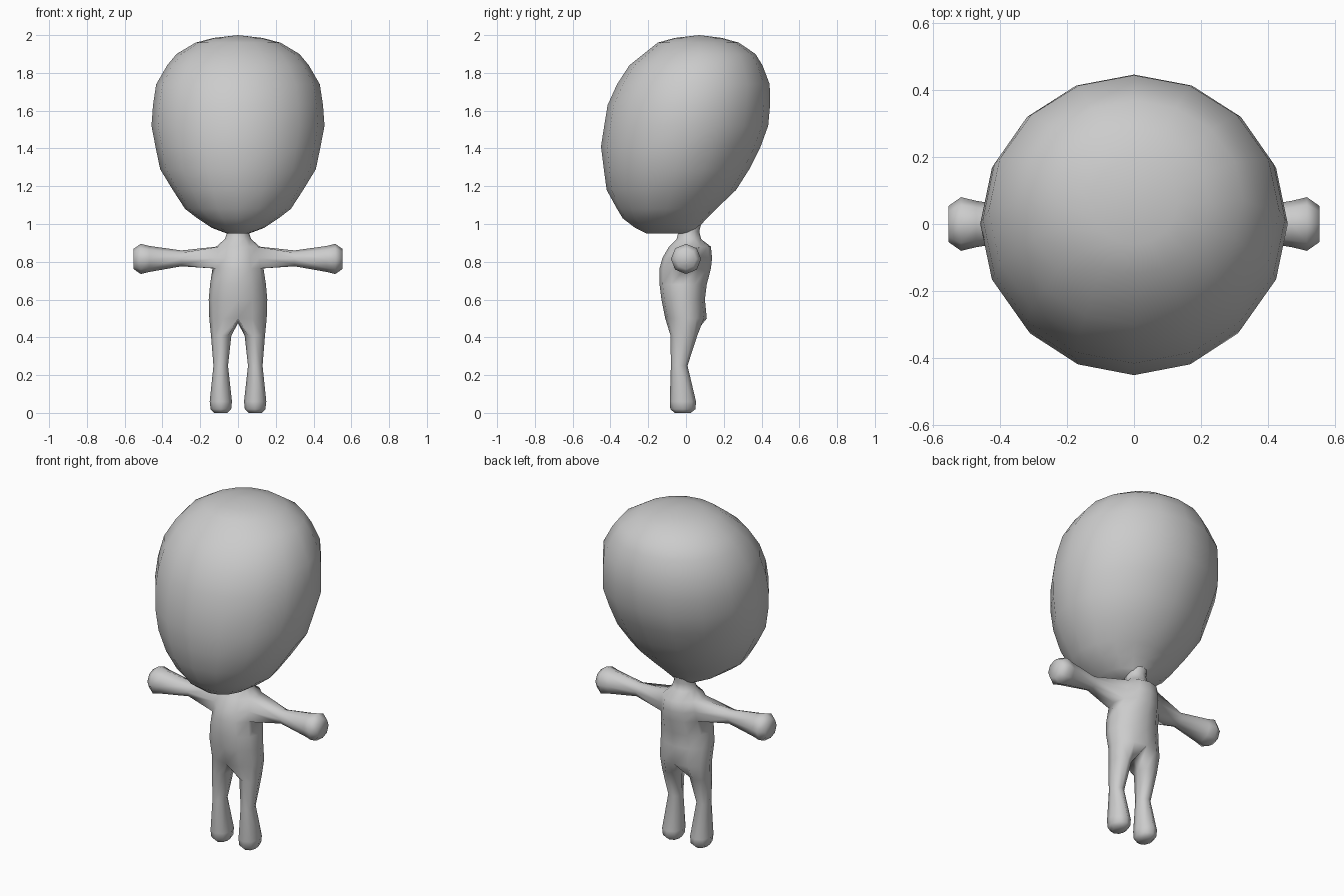
import bpy, bmesh, math

if "Cube" in bpy.data.objects:
    bpy.data.objects.remove(bpy.data.objects["Cube"])

skin = bpy.data.materials.new("plain grey")
skin.diffuse_color = (0.6, 0.6, 0.6, 1)
skin.use_nodes = True
skin.node_tree.nodes["Principled BSDF"].inputs["Base Color"].default_value = skin.diffuse_color


def oval(bm, n, z, front, back, half):
    """Horizontal ring; vertex 0 faces front, a quarter turn later is +x."""
    cy, ry = (front + back) / 2, (back - front) / 2
    return [bm.verts.new((half * math.sin(math.tau * k / n),
                          cy - ry * math.cos(math.tau * k / n), z)) for k in range(n)]


def bridge(bm, a, b, skip=()):
    n = len(a)
    for k in range(n):
        if k not in skip:
            bm.faces.new((a[k], a[(k + 1) % n], b[(k + 1) % n], b[k]))


def finish(bm, name):
    bmesh.ops.recalc_face_normals(bm, faces=bm.faces[:])
    mesh = bpy.data.meshes.new(name)
    bm.to_mesh(mesh)
    bm.free()
    mesh.materials.append(skin)
    for p in mesh.polygons:
        p.use_smooth = True
    bpy.context.collection.objects.link(bpy.data.objects.new(name, mesh))


# Head: stacked ovals leaning back (z, front y, back y, half width)
bm = bmesh.new()
rows = [(0.95, -0.21, 0.045, 0.06), (0.98, -0.27, 0.065, 0.14), (1.03, -0.335, 0.11, 0.215),
        (1.08, -0.365, 0.16, 0.28), (1.18, -0.42, 0.265, 0.345), (1.29, -0.435, 0.335, 0.412),
        (1.41, -0.45, 0.395, 0.437), (1.52, -0.433, 0.435, 0.458), (1.63, -0.415, 0.445, 0.45),
        (1.74, -0.365, 0.443, 0.433), (1.84, -0.30, 0.405, 0.375), (1.90, -0.225, 0.368, 0.325),
        (1.96, -0.15, 0.28, 0.225), (1.985, -0.06, 0.19, 0.13)]
rings = [oval(bm, 16, *r) for r in rows]
for a, b in zip(rings, rings[1:]):
    bridge(bm, a, b)
top = bm.verts.new((0, 0.07, 2.0))
for k in range(16):
    bm.faces.new((rings[-1][k], rings[-1][(k + 1) % 16], top))
bm.faces.new(rings[0][::-1])
finish(bm, "head")

# Torso and neck, leaving two-by-two openings for the arms
bm = bmesh.new()
rows = [(0.50, -0.11, 0.11, 0.152), (0.60, -0.13, 0.10, 0.155), (0.68, -0.14, 0.11, 0.148),
        (0.765, -0.14, 0.132, 0.135), (0.82, -0.125, 0.138, 0.128), (0.88, -0.09, 0.132, 0.115),
        (0.92, -0.05, 0.08, 0.07), (0.96, -0.04, 0.07, 0.055), (1.02, -0.045, 0.085, 0.06)]
t = [oval(bm, 12, *r) for r in rows]
for i in range(len(t) - 1):
    bridge(bm, t[i], t[i + 1], (2, 3, 8, 9) if i in (3, 4) else ())

crotch = bm.verts.new((0, 0, 0.475))
for s in (1, -1):
    # Arm: from the opening out to the rounded hand (x, centre z, radius)
    rim = [t[r][(s * k) % 12] for r, k in
           ((3, 2), (3, 3), (3, 4), (4, 4), (5, 4), (5, 3), (5, 2), (4, 2))]
    for x, z, r in ((0.30, 0.818, 0.042), (0.47, 0.815, 0.069),
                    (0.515, 0.815, 0.08), (0.552, 0.815, 0.054)):
        ring = [bm.verts.new((s * x, r * math.cos(math.radians(45 * i - 135)),
                              z + r * math.sin(math.radians(45 * i - 135)))) for i in range(8)]
        bridge(bm, rim, ring)
        rim = ring
    bm.faces.new(rim)

    # Leg: half the hip ring plus the crotch, down to the foot
    rim = [t[0][(s * k) % 12] for k in range(7)] + [crotch]
    for z, inner, outer, front, back in ((0.41, 0.035, 0.143, -0.082, 0.06),
                                         (0.25, 0.053, 0.13, -0.08, 0.008),
                                         (0.06, 0.032, 0.15, -0.086, 0.053),
                                         (0.02, 0.036, 0.145, -0.083, 0.05),
                                         (0.0, 0.055, 0.125, -0.06, 0.025)):
        ring = []
        for k in range(8):
            b = math.radians(45 * (k + 1))
            x = (inner + outer) / 2 - (outer - inner) / 2 * math.cos(b)
            y = (front + back) / 2 - (back - front) / 2 * math.sin(b)
            ring.append(bm.verts.new((s * x, y, z)))
        bridge(bm, rim, ring)
        rim = ring
    bm.faces.new(rim)
finish(bm, "body")
